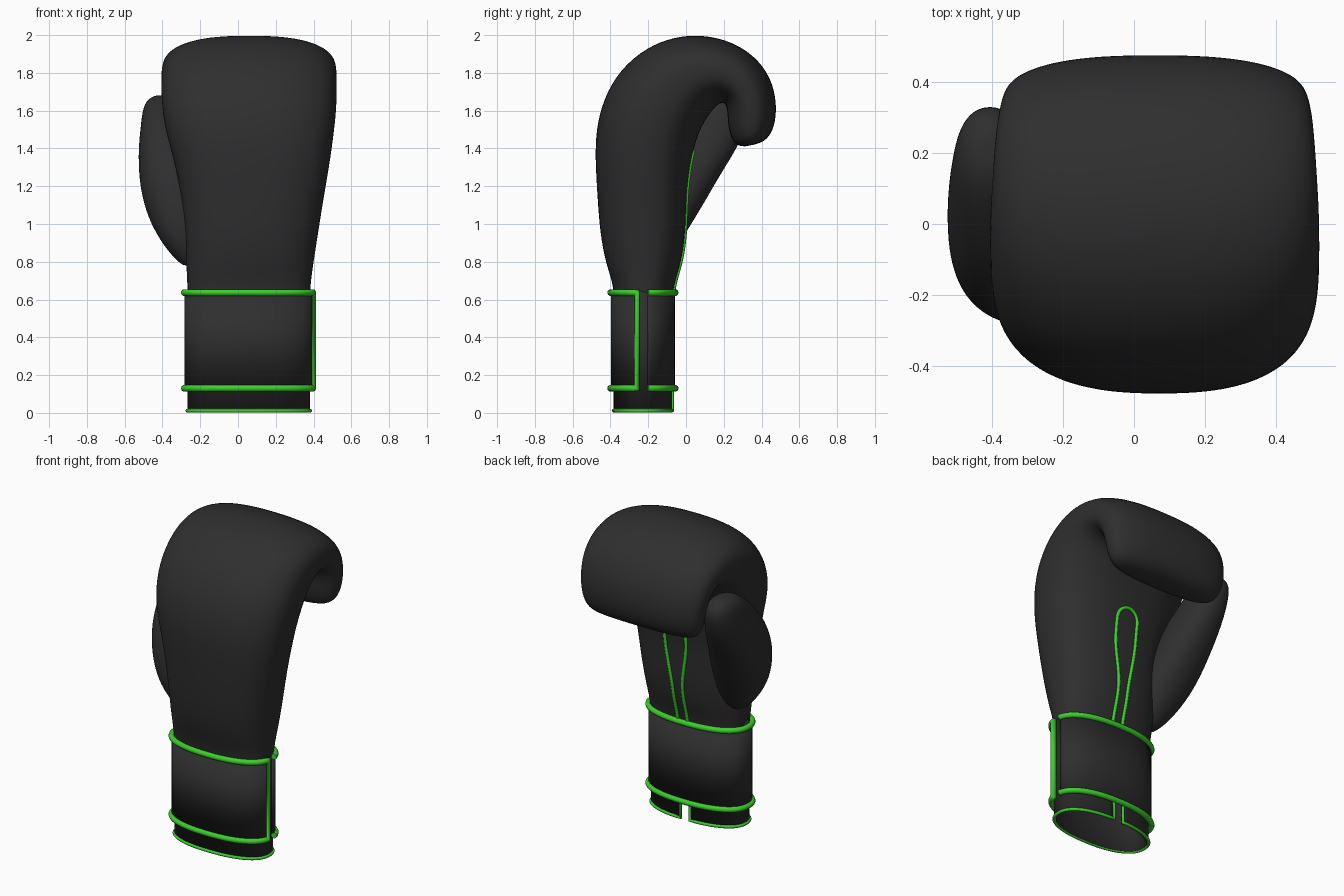
import bpy, bmesh, math
from mathutils import Vector
from mathutils.bvhtree import BVHTree

if "Cube" in bpy.data.objects:
    bpy.data.objects.remove(bpy.data.objects["Cube"])


def material(name, colour):
    mat = bpy.data.materials.new(name)
    mat.use_nodes = True
    mat.diffuse_color = (*colour, 1)
    shader = next(n for n in mat.node_tree.nodes if n.type == 'BSDF_PRINCIPLED')
    shader.inputs["Base Color"].default_value = (*colour, 1)
    shader.inputs["Roughness"].default_value = 0.6
    return mat


BLACK = material("black leather", (0.028, 0.028, 0.028))
GREEN = material("green trim", (0.045, 0.62, 0.025))


def oval(angle, power):
    """Point on a unit rounded-rectangle oval."""
    c, s = math.cos(angle), math.sin(angle)
    return (math.copysign(abs(c) ** (2 / power), c),
            math.copysign(abs(s) ** (2 / power), s))


def mesh_object(name, bm, mat):
    bmesh.ops.recalc_face_normals(bm, faces=bm.faces)
    mesh = bpy.data.meshes.new(name)
    bm.to_mesh(mesh)
    bm.free()
    mesh.materials.append(mat)
    mesh.shade_smooth()
    obj = bpy.data.objects.new(name, mesh)
    bpy.context.collection.objects.link(obj)
    return obj


def loft(name, rings, mat, cap_start, cap_end):
    """Skin closed rings of points and smooth the result."""
    bm = bmesh.new()
    loops = [[bm.verts.new(p) for p in ring] for ring in rings]
    for low, high in zip(loops, loops[1:]):
        for i in range(len(low)):
            bm.faces.new((low[i - 1], low[i], high[i], high[i - 1]))
    for loop, wanted in ((loops[0], cap_start), (loops[-1], cap_end)):
        if wanted:
            centre = sum((v.co for v in loop), Vector()) / len(loop)
            hub = bm.verts.new(centre)
            for i in range(len(loop)):
                bm.faces.new((loop[i - 1], loop[i], hub))
    obj = mesh_object(name, bm, mat)
    obj.modifiers.new("smooth", 'SUBSURF').levels = 2
    obj.modifiers["smooth"].render_levels = 2
    return obj


def piping(name, points, radius):
    """Round green trim along a path."""
    curve = bpy.data.curves.new(name, 'CURVE')
    curve.dimensions = '3D'
    curve.bevel_depth = radius
    curve.bevel_resolution = 3
    curve.use_fill_caps = True
    spline = curve.splines.new('POLY')
    spline.points.add(len(points) - 1)
    for point, co in zip(spline.points, points):
        point.co = (*co, 1)
    spline.use_smooth = True
    curve.materials.append(GREEN)
    obj = bpy.data.objects.new(name, curve)
    bpy.context.collection.objects.link(obj)
    return obj


STEPS = 32
ANGLES = [math.tau * i / STEPS for i in range(STEPS)]

# Padded hand: back y, z / palm y, z / x limits, following the curled fist
stations = [
    (-.38, .58, -.07, .58, -.265, .38),
    (-.385, .68, -.065, .68, -.27, .385),
    (-.425, .79, -.025, .79, -.275, .4),
    (-.456, .95, .0, .95, -.28, .425),
    (-.47, 1.15, .003, 1.15, -.3, .457),
    (-.482, 1.35, .025, 1.33, -.34, .49),
    (-.477, 1.5, .055, 1.45, -.38, .508),
    (-.44, 1.66, .09, 1.53, -.402, .522),
    (-.35, 1.82, .13, 1.59, -.408, .525),
    (-.21, 1.935, .155, 1.62, -.408, .525),
    (-.07, 1.99, .175, 1.635, -.406, .523),
    (.08, 2.005, .19, 1.64, -.4, .518),
    (.25, 1.967, .205, 1.64, -.395, .512),
    (.39, 1.87, .215, 1.62, -.385, .505),
    (.465, 1.74, .22, 1.58, -.375, .495),
    (.483, 1.6, .222, 1.53, -.365, .485),
    (.462, 1.49, .235, 1.46, -.345, .465),
    (.415, 1.435, .265, 1.415, -.3, .42),
    (.36, 1.42, .31, 1.41, -.2, .32),
]
rings = []
for back_y, back_z, palm_y, palm_z, left, right in stations:
    ring = []
    for angle in ANGLES:
        u, v = oval(angle, 2.5)
        ring.append(((left + right) / 2 + u * (right - left) / 2,
                     (back_y + palm_y) / 2 + v * (palm_y - back_y) / 2,
                     (back_z + palm_z) / 2 + v * (palm_z - back_z) / 2))
    rings.append(ring)
hand = loft("padded_hand", rings, BLACK, False, True)

# Thumb: height / x limits / y limits, leaning towards the fingertips
thumb_stations = [
    (.78, -.3, -.2, -.22, -.12),
    (.86, -.375, -.15, -.27, -.06),
    (.97, -.447, -.15, -.29, .01),
    (1.1, -.5, -.16, -.28, .09),
    (1.25, -.526, -.2, -.25, .175),
    (1.4, -.528, -.25, -.17, .27),
    (1.52, -.515, -.29, -.07, .325),
    (1.61, -.505, -.31, .03, .337),
    (1.66, -.48, -.34, .1, .3),
    (1.68, -.44, -.38, .16, .25),
]
rings = []
for z, left, right, front, back in thumb_stations:
    ring = []
    for angle in ANGLES:
        u, v = oval(angle, 2.2)
        ring.append(((left + right) / 2 + u * (right - left) / 2,
                     (front + back) / 2 + v * (back - front) / 2, z))
    rings.append(ring)
loft("thumb", rings, BLACK, True, True)


# Wrist parts share one oval, widened outwards in layers
def wrist_path(start, end, offset, z, count=72):
    path = []
    for i in range(count + 1):
        u, v = oval(start + (end - start) * i / count, 2.3)
        path.append((.057 + u * (.325 + offset), -.228 + v * (.155 + offset), z))
    return path


def band(name, start, end, offset, bottom, top, thickness):
    bm = bmesh.new()
    low = [bm.verts.new(p) for p in wrist_path(start, end, offset, bottom)]
    high = [bm.verts.new(p) for p in wrist_path(start, end, offset, top)]
    for i in range(len(low) - 1):
        bm.faces.new((low[i], low[i + 1], high[i + 1], high[i]))
    obj = mesh_object(name, bm, BLACK)
    obj.data.set_sharp_from_angle(angle=math.radians(40))
    solid = obj.modifiers.new("thickness", 'SOLIDIFY')
    solid.thickness = thickness
    solid.offset = -1
    return obj


# Inner cuff, split at the palm side, with thin edging
slit = .075
cuff_start = math.pi / 2 + slit
cuff_end = math.pi / 2 - slit + math.tau
band("inner_cuff", cuff_start, cuff_end, 0, .01, .68, .015)
hem = wrist_path(cuff_start, cuff_end, 0, .012)
rise = Vector((0, 0, .15))
piping("cuff_edging", [Vector(hem[0]) + rise] + hem + [Vector(hem[-1]) + rise], .01)

# Wrist strap, open on the left side, with thick piping
strap_start, strap_end = .12, math.tau - .14
band("wrist_strap", strap_start, strap_end, .015, .13, .64, .014)
upper = wrist_path(strap_start, strap_end, .016, .637)
lower = wrist_path(strap_start, strap_end, .016, .13)
piping("strap_piping", upper + lower[::-1], .018)

# Teardrop seam laid onto the palm
bpy.context.view_layer.update()
surface = BVHTree.FromObject(hand, bpy.context.evaluated_depsgraph_get())
top, narrow, wide = 1.31, .035, .075
side = []
for i in range(25):
    z = .64 + (top - .64) * i / 24
    t = min(max((z - .85) / .35, 0), 1)
    side.append((narrow + (wide - narrow) * t * t * (3 - 2 * t), z))
arc = [(wide * math.cos(a), top + wide * math.sin(a))
       for a in (math.pi * i / 16 for i in range(1, 16))]
outline = side + arc + [(-w, z) for w, z in reversed(side)]
seam = []
for w, z in outline:
    hit = surface.ray_cast(Vector((.07 + w, .2, z)), Vector((0, -1, 0)))[0]
    if hit:
        seam.append(hit)
piping("palm_seam", seam, .011)
